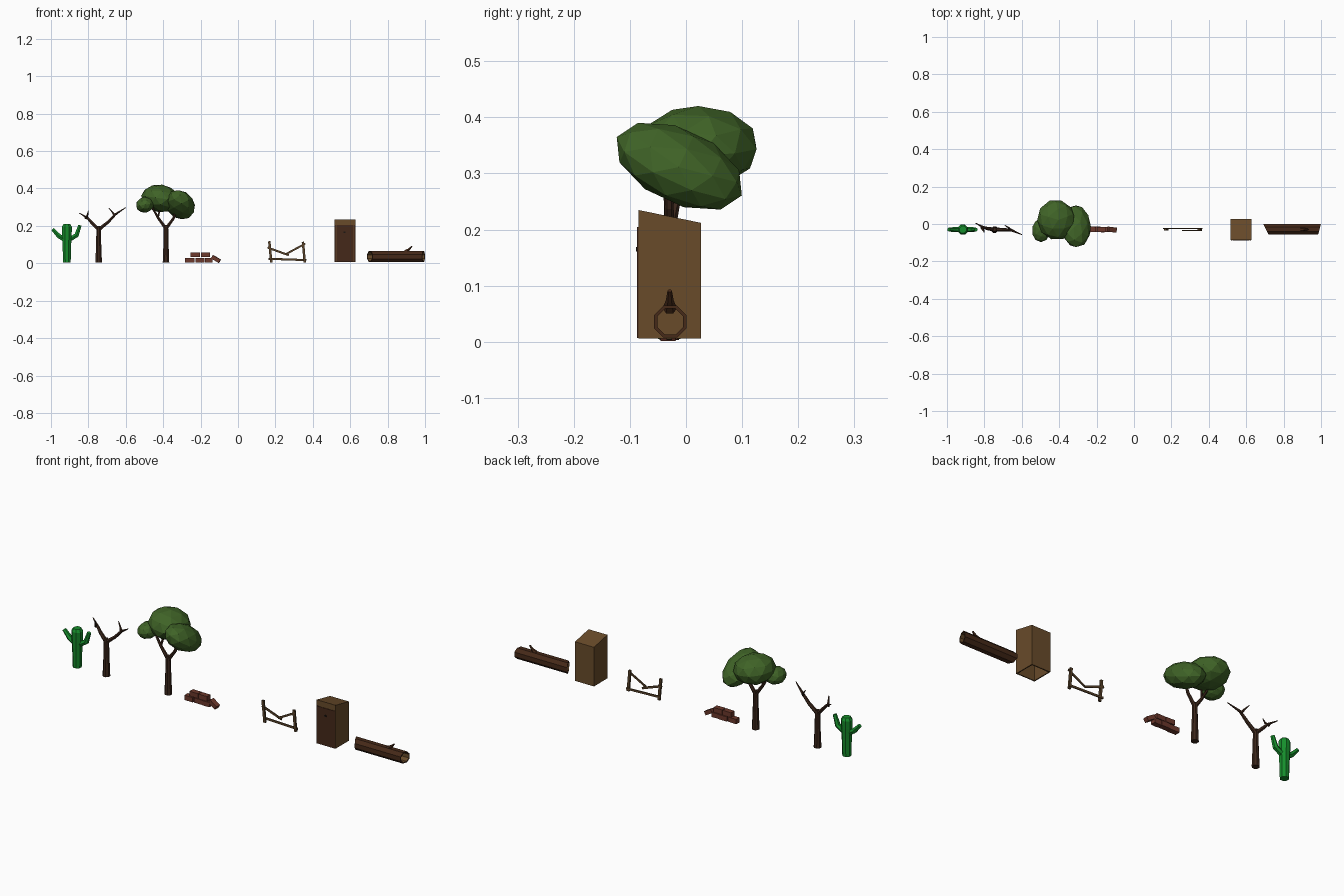
import bpy, bmesh, math
from mathutils import Vector, Matrix

if "Cube" in bpy.data.objects:
    bpy.data.objects.remove(bpy.data.objects["Cube"])

Y = -0.03  # common line on which the props stand


def mat(name, r, g, b):
    m = bpy.data.materials.new(name)
    m.diffuse_color = (r, g, b, 1)
    m.use_nodes = True
    m.node_tree.nodes["Principled BSDF"].inputs["Base Color"].default_value = m.diffuse_color
    return m


GREEN = mat("cactus_green", 0.008, 0.27, 0.025)
LEAF = mat("leaf_green", 0.05, 0.125, 0.02)
BARK = mat("bark", 0.045, 0.02, 0.011)
LOG = mat("log_bark", 0.06, 0.022, 0.009)
PLANK = mat("plank", 0.14, 0.07, 0.023)
DOOR = mat("door_wood", 0.06, 0.022, 0.01)
IRON = mat("iron", 0.012, 0.008, 0.006)
BRICK = mat("brick", 0.15, 0.04, 0.025)
RAIL = mat("rail_wood", 0.10, 0.055, 0.022)


def finish(name, bm, material):
    bmesh.ops.recalc_face_normals(bm, faces=bm.faces)
    me = bpy.data.meshes.new(name)
    bm.to_mesh(me)
    bm.free()
    me.materials.append(material)
    ob = bpy.data.objects.new(name, me)
    bpy.context.collection.objects.link(ob)
    return ob


def bridge(bm, a, b):
    n = len(a)
    for k in range(n):
        bm.faces.new((a[k], a[(k + 1) % n], b[(k + 1) % n], b[k]))


def limb(name, pts, radii, material, sides=6):
    """Faceted tapering tube along a path, capped at both ends."""
    bm = bmesh.new()
    pts = [Vector(p) for p in pts]
    rings = []
    for i, (p, r) in enumerate(zip(pts, radii)):
        d = (pts[min(i + 1, len(pts) - 1)] - pts[max(i - 1, 0)]).normalized()
        v = Vector((0, 1, 0))
        u = v.cross(d).normalized()
        v = d.cross(u)
        rings.append([bm.verts.new(p + r * (u * math.cos(a) + v * math.sin(a)))
                      for a in (2 * math.pi * (k + 0.5) / sides for k in range(sides))])
    for a, b in zip(rings, rings[1:]):
        bridge(bm, a, b)
    bm.faces.new(rings[0])
    bm.faces.new(rings[-1])
    return finish(name, bm, material)


def box(name, loc, size, material, tilt=0.0, turn=0.0):
    bm = bmesh.new()
    m = (Matrix.Translation(loc) @ Matrix.Rotation(turn, 4, 'Z')
         @ Matrix.Rotation(tilt, 4, 'Y') @ Matrix.Diagonal((*size, 1)))
    bmesh.ops.create_cube(bm, size=1, matrix=m)
    return finish(name, bm, material)


def beam(name, a, b, thick, depth, material, y=Y):
    """Plank between two (x, z) points."""
    dx, dz = b[0] - a[0], b[1] - a[1]
    return box(name, ((a[0] + b[0]) / 2, y, (a[1] + b[1]) / 2),
               (math.hypot(dx, dz), depth, thick), material, -math.atan2(dz, dx))


def blob(name, loc, radii, rot=(0, 0, 0)):
    bm = bmesh.new()
    m = Matrix.Translation(loc)
    for a, ax in zip(rot, 'XYZ'):
        m = m @ Matrix.Rotation(math.radians(a), 4, ax)
    bmesh.ops.create_icosphere(bm, subdivisions=2, radius=1, matrix=m @ Matrix.Diagonal((*radii, 1)))
    return finish(name, bm, LEAF)


# Cactus
cx = -0.915
limb("cactus_trunk", [(cx, Y, z) for z in (0.005, 0.10, 0.155, 0.195, 0.209)],
     [0.022, 0.025, 0.028, 0.029, 0.02], GREEN, 8)
limb("cactus_left_arm", [(cx - .015, Y, .128), (cx - .043, Y, .146), (cx - .076, Y, .182)],
     [0.014, 0.014, 0.010], GREEN)
limb("cactus_right_arm", [(cx + .015, Y, .128), (cx + .052, Y, .15), (cx + .07, Y, .203)],
     [0.014, 0.014, 0.010], GREEN)

# Dead tree
dx = -0.745
limb("dead_trunk", [(dx, Y, .003), (dx, Y, .10), (dx, Y, .185), (dx, Y, .20)],
     [.019, .015, .013, .009], BARK, 8)
limb("dead_left_branch", [(dx, Y, .18), (-.785, Y + .006, .22), (-.805, Y + .012, .243), (-.848, Y + .035, .268)],
     [.011, .009, .007, .002], BARK)
limb("dead_left_twig", [(-.815, Y + .012, .24), (-.805, Y - .005, .258), (-.80, Y - .015, .282)],
     [.007, .005, .002], BARK)
limb("dead_right_branch", [(dx, Y, .18), (-.695, Y, .22), (-.655, Y - .003, .262), (-.6, Y - .027, .298)],
     [.011, .009, .007, .002], BARK)
limb("dead_right_twig", [(-.66, Y, .255), (-.67, Y + .01, .272), (-.69, Y + .022, .295)],
     [.007, .005, .002], BARK)

# Leafy tree
tx = -0.385
limb("tree_trunk", [(tx, Y, .003), (tx, Y, .10), (tx, Y, .19), (tx, Y, .205)],
     [.019, .015, .013, .010], BARK, 8)
limb("tree_left_branch", [(tx, Y, .185), (-.425, Y, .24), (-.46, Y, .30)], [.010, .008, .005], BARK)
limb("tree_left_twig", [(-.428, Y, .245), (-.41, Y + .01, .32)], [.006, .004], BARK)
limb("tree_right_branch", [(tx, Y, .185), (-.345, Y, .24), (-.325, Y, .30)], [.010, .008, .005], BARK)
blob("tree_crown_top", (-.415, .022, .347), (.103, .109, .074), (0, 8, 20))
blob("tree_crown_right", (-.31, -.012, .313), (.083, .123, .063), (-25, 22, 0))
blob("tree_crown_left", (-.497, -.035, .313), (.050, .062, .042), (0, -10, 0))

# Brick pile
for i, (x, z) in enumerate([(-.257, .017), (-.203, .017), (-.156, .017), (-.228, .045), (-.174, .045)]):
    w = .04 if i == 2 else .05
    box(f"brick_{i}", (x, Y + .002 * (i % 2), z), (w, .028, .025), BRICK, 0, .04 * (i % 3 - 1))
box("brick_leaning", (-.118, Y, .023), (.048, .027, .021), BRICK, math.radians(30), -.12)

# Broken fence
beam("fence_left_post", (.178, .004), (.167, .118), .013, .010, RAIL)
beam("fence_right_post", (.357, .004), (.347, .115), .013, .010, RAIL)
beam("fence_bottom_rail", (.163, .024), (.365, .017), .011, .005, RAIL, Y + .006)
beam("fence_left_broken_rail", (.158, .084), (.272, .043), .011, .005, RAIL, Y + .005)
beam("fence_right_broken_rail", (.36, .105), (.258, .05), .010, .005, RAIL, Y - .005)

# Outhouse: open-bottomed shell with a roof sloping to the back
bm = bmesh.new()
lo, hi = [], []
for x, y, z in [(.517, -.085, .235), (.627, -.085, .235), (.627, .027, .212), (.517, .027, .212)]:
    lo.append(bm.verts.new((x, y, .006)))
    hi.append(bm.verts.new((x, y, z)))
bridge(bm, lo, hi)
bm.faces.new(hi)
shell = finish("outhouse_shell", bm, PLANK)
sol = shell.modifiers.new("walls", 'SOLIDIFY')
sol.thickness = 0.008
sol.offset = -1
box("outhouse_door", (.572, -.085, .106), (.088, .005, .196), DOOR)
for s in (-1, 1):
    box("outhouse_door_post", (.572 + s * .049, -.085, .106), (.009, .004, .198), DOOR)
box("outhouse_handle", (.570, -.088, .165), (.012, .003, .008), IRON)

# Hollow log with slanted ends
bm = bmesh.new()


def log_ring(x, slope, r):
    ring = []
    for k in range(8):
        a = (k + .5) * math.pi / 4
        dy = r * math.cos(a)
        ring.append(bm.verts.new((x + slope * dy, Y + .002 + dy, .036 + r * math.sin(a))))
    return ring


rings = [log_ring(.705, -.5, .031), log_ring(.992, .26, .031),
         log_ring(.992, .26, .025), log_ring(.705, -.5, .025)]
for i in range(4):
    bridge(bm, rings[i], rings[(i + 1) % 4])
log = finish("hollow_log", bm, LOG)
log.data.materials.append(PLANK)
for f in log.data.polygons[16:24]:
    f.material_index = 1
limb("log_stub", [(.895, Y + .001, .06), (.914, Y + .001, .074), (.93, Y + .001, .091)],
     [.013, .007, .004], LOG)
